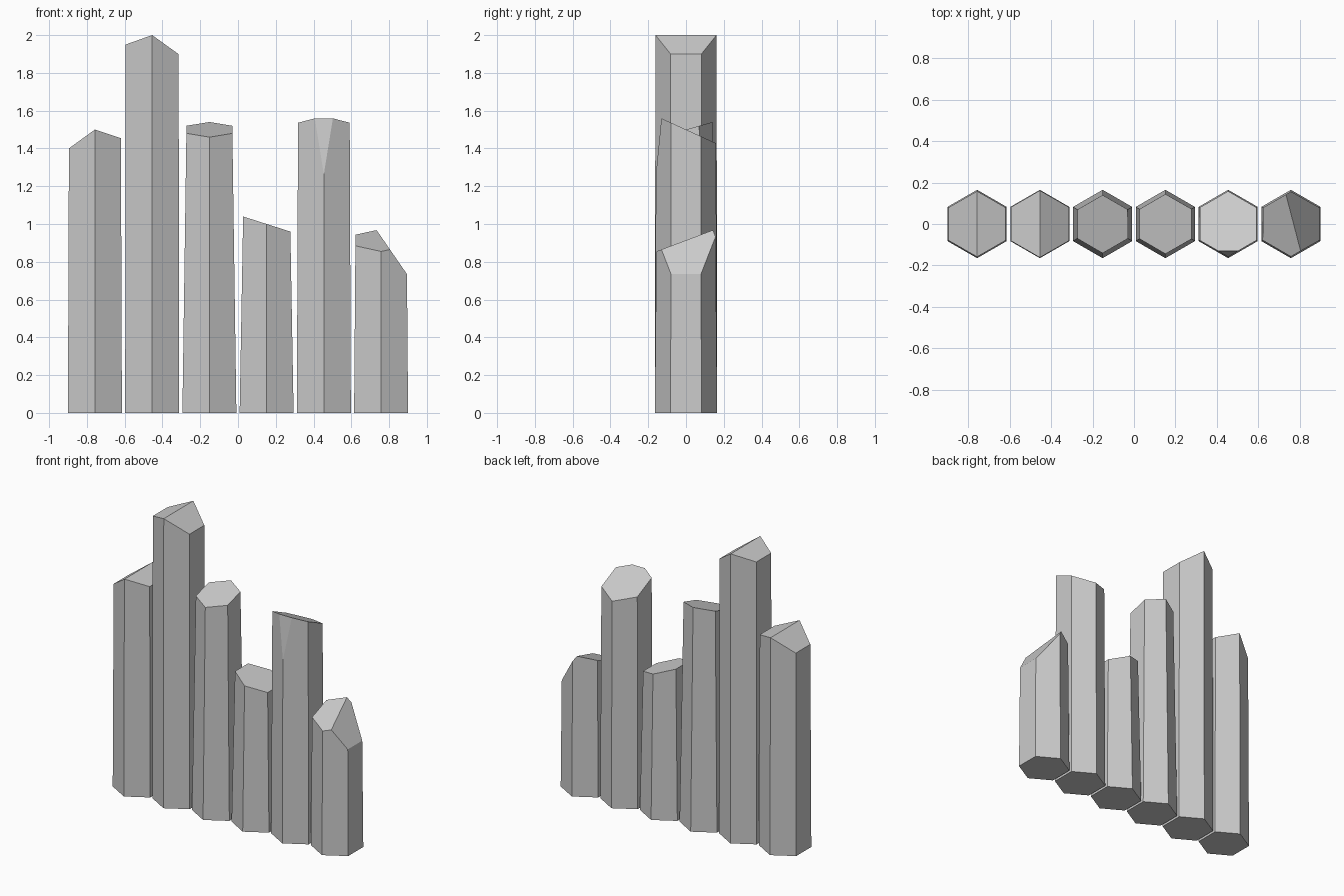
import bpy, bmesh, math
from mathutils import Vector

cube = bpy.data.objects.get("Cube")
if cube:
    bpy.data.objects.remove(cube, do_unlink=True)

RADIUS = 0.165
SPACING = 0.303
BLANK = 2.1  # uncut column height

stone = bpy.data.materials.new("stone_grey")
stone.use_nodes = True
GREY = (0.6, 0.6, 0.6, 1)
stone.diffuse_color = GREY
stone.node_tree.nodes["Principled BSDF"].inputs["Base Color"].default_value = GREY


def slope(height, dx=0, dy=0):
    """Cutting plane with its height on the column axis and its rise along x and y."""
    return Vector((0, 0, height)), Vector((-dx, -dy, 1))


def cut(bm, point, normal):
    """Slice away everything outside the plane and cap the opening."""
    geom = bm.verts[:] + bm.edges[:] + bm.faces[:]
    res = bmesh.ops.bisect_plane(bm, geom=geom, dist=1e-5, plane_co=point,
                                 plane_no=normal.normalized(), clear_outer=True)
    edges = [e for e in res["geom_cut"] if isinstance(e, bmesh.types.BMEdge)]
    bmesh.ops.contextual_create(bm, geom=edges)


def column(name, x, taper, cuts):
    """Tapered hexagonal column, a corner facing front, with its top cut by planes."""
    bm = bmesh.new()
    rings = []
    for z in (0, BLANK):
        r = RADIUS * (1 - taper * z)
        angles = [math.radians(30 + 60 * i) for i in range(6)]
        rings.append([bm.verts.new((r * math.cos(a), r * math.sin(a), z)) for a in angles])
    low, high = rings
    bm.faces.new(low[::-1])
    bm.faces.new(high)
    for i in range(6):
        j = (i + 1) % 6
        bm.faces.new((low[i], low[j], high[j], high[i]))
    for point, normal in cuts:
        cut(bm, point, normal)
    bmesh.ops.recalc_face_normals(bm, faces=bm.faces[:])
    mesh = bpy.data.meshes.new(name)
    bm.to_mesh(mesh)
    bm.free()
    mesh.materials.append(stone)
    obj = bpy.data.objects.new(name, mesh)
    obj.location.x = x
    bpy.context.collection.objects.link(obj)


# Chip on the front corner of the fifth column
front_chip = (Vector((0, -0.159, 1.265)), Vector((0, -1, 0.098)))

# Columns from the right end to the left end: name, taper, top cuts
columns = [
    ("ridged_column", 0.026, [slope(1.5, dx=0.725), slope(1.5, dx=-0.33)]),
    ("tallest_column", 0.01, [slope(2.0, dx=0.355), slope(2.0, dx=-0.72)]),
    ("front_sloped_column", 0.1, [slope(1.5, dy=0.286)]),
    ("side_sloped_column", 0.125, [slope(1.0, dx=-0.32)]),
    ("chipped_column", 0.028, [slope(1.5, dy=-0.456), front_chip]),
    ("shortest_column", 0.055, [slope(0.914, dy=0.377), slope(0.933, dx=-1.45)]),
]
for i, (name, taper, cuts) in enumerate(columns):
    column(name, (i - 2.5) * SPACING, taper, cuts)
